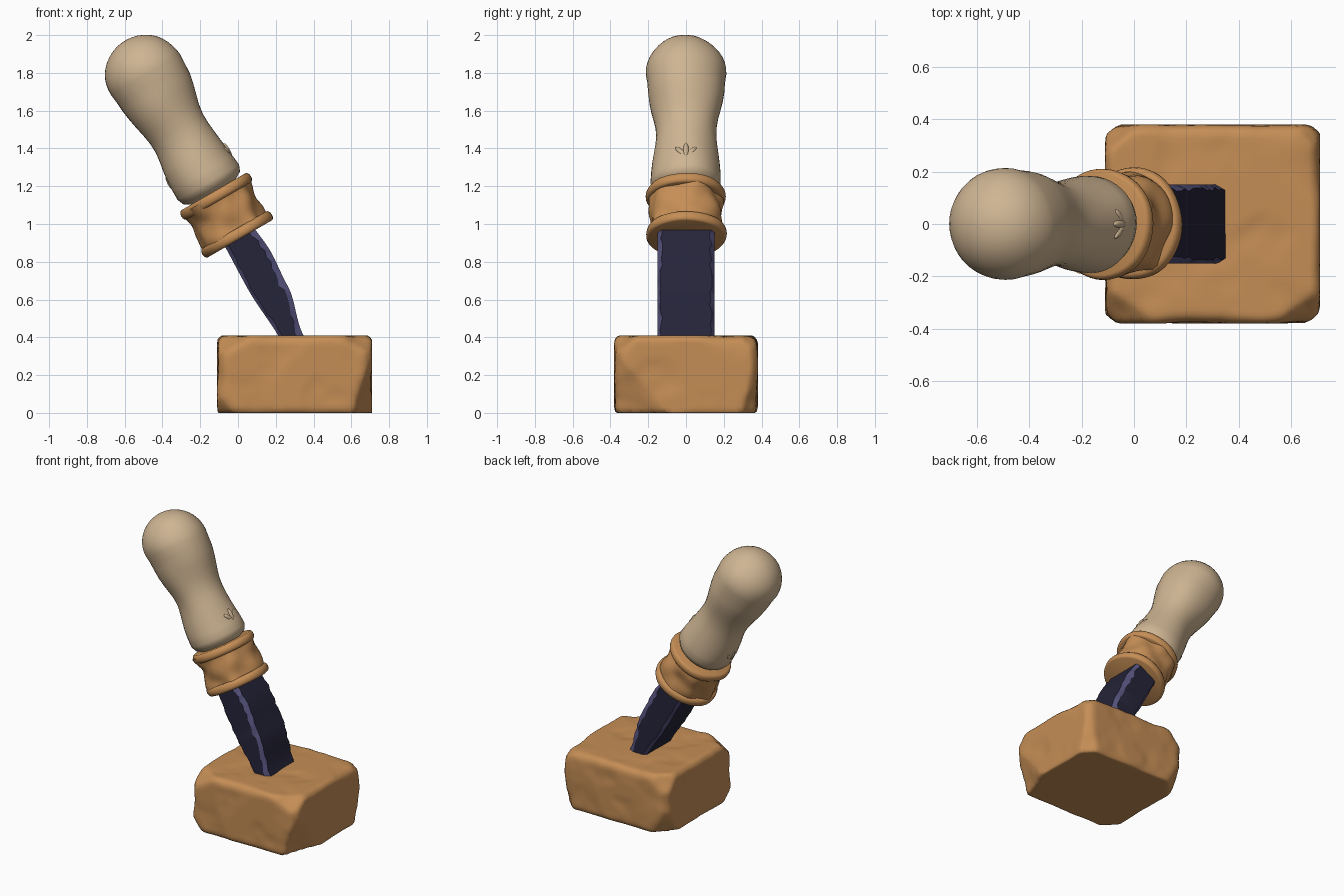
import bpy, bmesh, math, random
from mathutils import Vector, noise

random.seed(4)
cube = bpy.data.objects.get("Cube")
if cube:
    bpy.data.objects.remove(cube, do_unlink=True)


def material(name, rgb):
    m = bpy.data.materials.new(name)
    m.use_nodes = True
    m.diffuse_color = (*rgb, 1)
    m.node_tree.nodes["Principled BSDF"].inputs["Base Color"].default_value = (*rgb, 1)
    return m


PALE = material("pale wood", (0.62, 0.46, 0.29))
BROWN = material("warm brown", (0.56, 0.27, 0.092))
NAVY = material("dark navy", (0.019, 0.018, 0.042))
WORN = material("worn purple edge", (0.09, 0.083, 0.2))

TILT = math.radians(-30)
PIVOT = (0.01, 0, 0.925)


def finish(bm, name, mats, angle=40, tilted=True):
    bmesh.ops.recalc_face_normals(bm, faces=bm.faces)
    mesh = bpy.data.meshes.new(name)
    bm.to_mesh(mesh)
    bm.free()
    ob = bpy.data.objects.new(name, mesh)
    bpy.context.collection.objects.link(ob)
    for m in mats:
        mesh.materials.append(m)
    if tilted:
        ob.location = PIVOT
        ob.rotation_euler.y = TILT
    bpy.ops.object.select_all(action='DESELECT')
    ob.select_set(True)
    bpy.context.view_layer.objects.active = ob
    bpy.ops.object.shade_smooth_by_angle(angle=math.radians(angle))
    return ob


def loft(bm, rings):
    """Join rings of points into a closed skin; returns faces in ring order."""
    rows = [[bm.verts.new(p) for p in ring] for ring in rings]
    n = len(rows[0])
    sides = [[bm.faces.new((a[i], a[(i + 1) % n], b[(i + 1) % n], b[i]))
              for i in range(n)] for a, b in zip(rows, rows[1:])]
    bm.faces.new(rows[0])
    bm.faces.new(rows[-1])
    return sides


def lathe(name, profile, mat, wobble, scale, sides=40, angle=40):
    bm = bmesh.new()
    rings = []
    for z, r in profile:
        ring = []
        for i in range(sides):
            a = 2 * math.pi * i / sides
            d = Vector((math.cos(a), math.sin(a), 0))
            p = d * r + Vector((0, 0, z))
            ring.append(p + d * noise.noise(p * scale) * wobble)
        rings.append(ring)
    loft(bm, rings)
    return finish(bm, name, [mat], angle)


def interpolate(keys, t):
    for (a, va), (b, vb) in zip(keys, keys[1:]):
        if t <= b:
            f = (t - a) / (b - a)
            f = f * f * (3 - 2 * f)
            return va + (vb - va) * f
    return keys[-1][1]


# Handle: flared foot, narrow waist, round knob
waist = [(0.34, 0.187), (0.63, 0.159), (0.93, 0.207), (1.0, 0.213)]
profile = [(0.28, 0.13), (0.305, 0.172)]
profile += [(0.34 + 0.055 * i, interpolate(waist, 0.34 + 0.055 * i)) for i in range(12)]
profile += [(1.0 + 0.21 * math.sin(a), 0.213 * math.cos(a))
            for a in (math.radians(8 * i) for i in range(0, 12)) if a < 1.55]
lathe("handle", profile, PALE, 0.009, 5)

# Small raised leaf ornaments on the two broad sides of the handle
for side, label in ((1, "outer"), (-1, "inner")):
    bm = bmesh.new()
    for lean in (-0.75, 0, 0.75):
        made = bmesh.ops.create_uvsphere(bm, u_segments=10, v_segments=6, radius=1)
        for v in made["verts"]:
            x, y, z = v.co.x * 0.013, v.co.y * 0.015, v.co.z * 0.045 + 0.035
            v.co = Vector((side * (0.176 - 0.05 * abs(lean) * z) + x - side * 0.006 * abs(lean),
                           y * math.cos(lean) + z * math.sin(lean),
                           0.40 + z * math.cos(lean) - y * math.sin(lean)))
    finish(bm, label + "_leaf_ornament", [PALE])

# Collar: dented band between two rolled rims
lathe("collar_band", [(0.01, 0.193)] + [(0.03 + 0.022 * i, 0.191) for i in range(11)]
      + [(0.265, 0.19)], BROWN, 0.03, 9, 48, 35)
for label, z in (("lower", 0.025), ("upper", 0.255)):
    rim = [(z + 0.028 * math.sin(a), 0.196 + 0.017 * math.cos(a))
           for a in (math.radians(-90 + 30 * i) for i in range(7))]
    lathe(label + "_collar_rim", rim, BROWN, 0.008, 6, 48, 50)

# Blade: curved bar with worn, irregular corner bevels
outer = [(-0.8, -0.005), (-0.62, 0.034), (-0.34, 0.093), (-0.14, 0.106), (0.05, 0.09)]
inner = [(-0.8, -0.07), (-0.56, -0.082), (-0.27, -0.098), (0.05, -0.09)]
bm = bmesh.new()
rings = []
steps = 26
for k in range(steps):
    t = -0.78 + 0.82 * k / (steps - 1)
    hi, lo, w = interpolate(outer, t), interpolate(inner, t), 0.15
    ring = []
    for sx, sy in ((1, -1), (1, 1), (-1, 1), (-1, -1)):
        edge = hi if sx > 0 else lo
        cy = random.uniform(0.012, 0.026)
        cx = random.uniform(0.022, 0.042) if sx > 0 else random.uniform(0.012, 0.022)
        on_face = Vector((edge, sy * (w - cy), t))
        on_side = Vector((edge - sx * cx, sy * w, t))
        ring += [on_side, on_face] if sx * sy < 0 else [on_face, on_side]
    rings.append(ring)
for row in loft(bm, rings):
    for i, f in enumerate(row):
        f.material_index = 1 if i % 2 == 0 else 0
finish(bm, "blade", [NAVY, WORN], 25)

# Block: box with chipped corners and edges, remeshed and roughened
bm = bmesh.new()
bmesh.ops.create_cube(bm, size=1)
for v in bm.verts:
    v.co = Vector((0.3 + v.co.x * 0.81, v.co.y * 0.75, 0.203 + v.co.z * 0.406))
chips = [
    ((0.64, -0.30, 0.40), (0.4, -0.6, 0.7)),
    ((-0.03, -0.28, 0.41), (-0.4, -0.6, 0.8)),
    ((0.66, 0.33, 0.40), (0.6, 0.5, 0.7)),
    ((-0.05, 0.31, 0.40), (-0.6, 0.6, 0.5)),
    ((0.70, -0.22, 0.14), (0.85, -0.28, -0.25)),
    ((-0.09, 0.30, 0.08), (-0.7, 0.6, -0.4)),
    ((-0.08, -0.34, 0.05), (-0.6, -0.6, -0.5)),
    ((0.66, 0.36, 0.1), (0.7, 0.7, -0.15)),
]
for sx in (-1, 1):
    chips.append(((0.3 + sx * 0.385, 0, 0.40), (sx, 0, 1)))
    chips.append(((0.3, sx * 0.36, 0.395), (0, sx, 1)))
    for sy in (-1, 1):
        chips.append(((0.3 + sx * 0.385, sy * 0.355, 0.2), (sx, sy, 0)))
for point, normal in chips:
    bmesh.ops.bisect_plane(bm, geom=bm.verts[:] + bm.edges[:] + bm.faces[:],
                           plane_co=point, plane_no=normal, clear_outer=True)
    bmesh.ops.holes_fill(bm, edges=[e for e in bm.edges if e.is_boundary])
block = finish(bm, "stone_block", [BROWN], tilted=False)
remesh = block.modifiers.new("Remesh", 'REMESH')
remesh.mode = 'VOXEL'
remesh.voxel_size = 0.02
smooth = block.modifiers.new("Soften", 'SMOOTH')
smooth.iterations = 3
for mod in ("Remesh", "Soften"):
    bpy.ops.object.modifier_apply(modifier=mod)
for v in block.data.vertices:
    p = v.co.copy()
    q = p + v.normal * (0.004 + 0.014 * noise.noise(p * 5) + 0.005 * noise.noise(p * 12))
    v.co = (max(-0.11, min(0.71, q.x)), max(-0.38, min(0.38, q.y)),
            max(0.0, min(0.41, q.z if p.z > 0.02 else p.z - 0.004)))
bpy.ops.object.shade_smooth()
if not block.data.materials:
    block.data.materials.append(BROWN)
